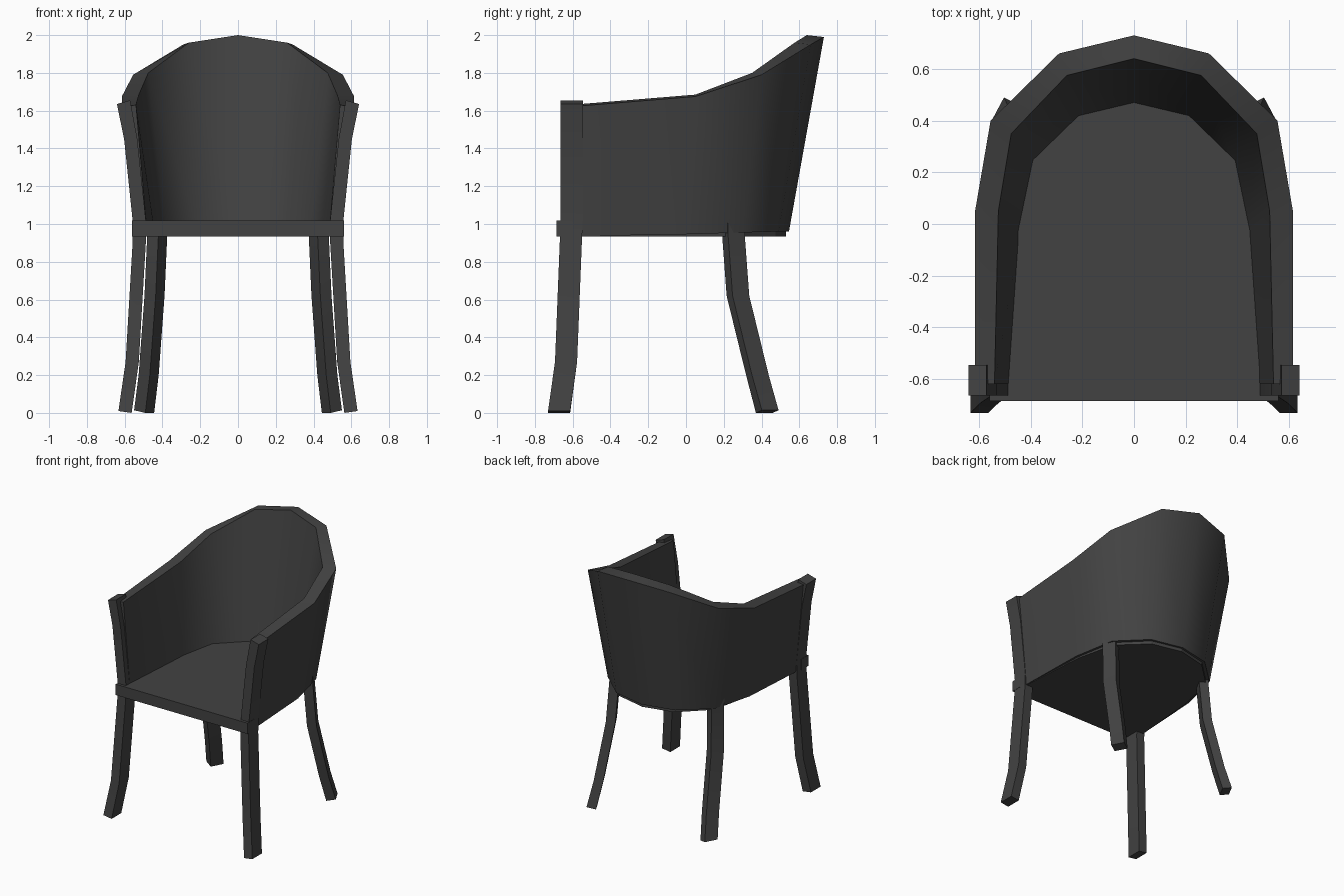
import bpy
import bmesh
import math

cube = bpy.data.objects.get("Cube")
if cube:
    bpy.data.objects.remove(cube, do_unlink=True)

# One dark grey finish for the whole chair
dark = bpy.data.materials.new("dark_grey")
dark.use_nodes = True
colour = (0.055, 0.055, 0.055, 1)
dark.diffuse_color = colour
bsdf = dark.node_tree.nodes["Principled BSDF"]
bsdf.inputs["Base Color"].default_value = colour


def loft(name, sections, smooth=0):
    """Join matching closed cross-sections into a capped solid."""
    bm = bmesh.new()
    rings = [[bm.verts.new(p) for p in s] for s in sections]
    n = len(rings[0])
    for a, b in zip(rings, rings[1:]):
        for i in range(n):
            j = (i + 1) % n
            bm.faces.new((a[i], a[j], b[j], b[i]))
    bm.faces.new(rings[0])
    bm.faces.new(rings[-1])
    bmesh.ops.recalc_face_normals(bm, faces=bm.faces)
    mesh = bpy.data.meshes.new(name)
    bm.to_mesh(mesh)
    bm.free()
    mesh.materials.append(dark)
    obj = bpy.data.objects.new(name, mesh)
    bpy.context.collection.objects.link(obj)
    if smooth:
        bpy.ops.object.select_all(action="DESELECT")
        obj.select_set(True)
        bpy.context.view_layer.objects.active = obj
        bpy.ops.object.shade_smooth_by_angle(angle=math.radians(smooth))
    return obj


def mirrored(points):
    """Half outline from the centre back to the right front, made whole."""
    return [(-p[0], *p[1:]) for p in reversed(points[1:])] + points


# Wraparound back: half outlines from the centre back to the arm front
outer_top = [(0, .73, 1.99), (.29, .66, 1.95), (.555, .40, 1.79), (.615, .05, 1.675), (.615, -.62, 1.62)]
inner_top = [(0, .64, 2.0), (.26, .575, 1.96), (.475, .35, 1.80), (.525, .05, 1.685), (.54, -.62, 1.63)]
inner_low = [(0, .46, .96), (.21, .41, .96), (.385, .24, .96), (.44, -.03, .95), (.48, -.62, .94)]
outer_low = [(0, .545, .96), (.25, .49, .96), (.455, .30, .955), (.525, -.02, .945), (.55, -.62, .935)]
loft("wraparound_back",
     list(zip(*[mirrored(e) for e in (outer_top, inner_top, inner_low, outer_low)])), 40)

# Seat slab
seat_edge = mirrored([(0, .53), (.235, .475), (.435, .285), (.505, -.02), (.545, -.60), (.56, -.60), (.56, -.685)])
loft("seat", [[(x, y, z) for x, y in seat_edge] for z in (.935, 1.018)])

# Legs: centre lines (x, y, z) swept with a constant section
front_path = [(.598, -.672, .005), (.56, -.635, .27), (.523, -.61, .9), (.523, -.605, 1.02),
              (.568, -.605, 1.45), (.606, -.605, 1.645)]
back_path = [(.497, .43, .007), (.473, .378, .2), (.442, .275, .62), (.428, .252, .93), (.428, .25, 1.01)]


def leg(name, path, width, depth, turn, side, tilt):
    c, s = math.cos(turn), math.sin(turn)
    sections = []
    for k, (x, y, z) in enumerate(path):
        slope = tilt[0] if k == 0 else tilt[1] if k == len(path) - 1 else 0
        ring = []
        for u, v in ((-1, -1), (1, -1), (1, 1), (-1, 1)):
            du, dv = u * width / 2, v * depth / 2
            ring.append((side * (x + du * c - dv * s), y + du * s + dv * c, z + u * slope))
        sections.append(ring)
    loft(name, sections, 30)


for label, side in (("left", 1), ("right", -1)):
    leg("front_leg_" + label, front_path, .07, .117, 0, side, (.005, -.01))
    leg("back_leg_" + label, back_path, .067, .1, math.radians(28), side, (.007, 0))
